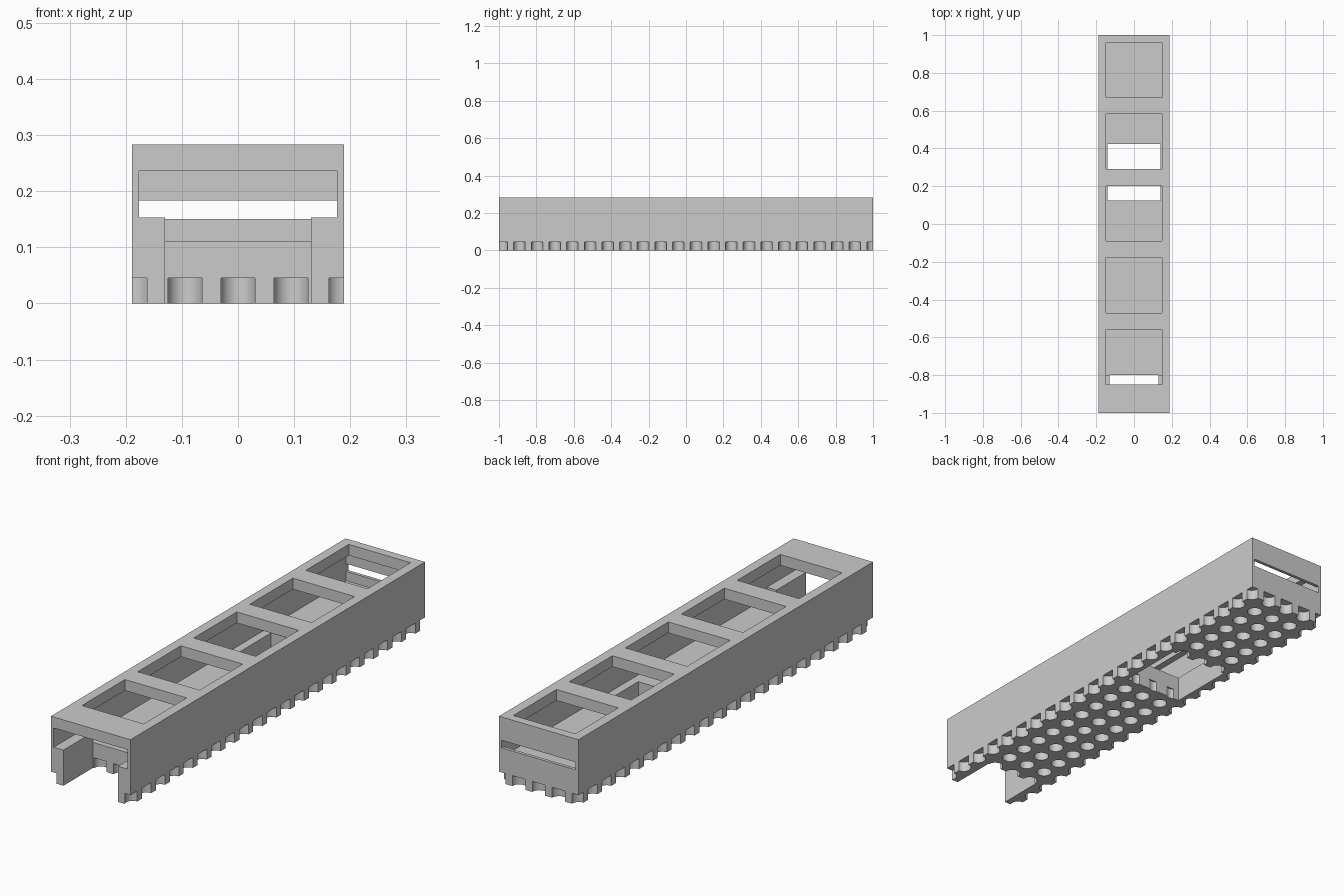
import bpy
import bmesh
from mathutils import Matrix, Vector

default = bpy.data.objects.get("Cube")
if default:
    bpy.data.objects.remove(default, do_unlink=True)

# Single plain grey finish
grey = bpy.data.materials.new("plain_grey")
grey.use_nodes = True
colour = (0.6, 0.6, 0.6, 1)
grey.diffuse_color = colour
grey.node_tree.nodes["Principled BSDF"].inputs["Base Color"].default_value = colour


def add_box(bm, x, y, z):
    """Box spanning the (min, max) pairs x, y, z."""
    size = Vector((x[1] - x[0], y[1] - y[0], z[1] - z[0]))
    centre = Vector((sum(x), sum(y), sum(z))) / 2
    matrix = Matrix.Translation(centre) @ Matrix.Diagonal((*size, 1))
    bmesh.ops.create_cube(bm, size=1, matrix=matrix)


def make_object(name, bm):
    mesh = bpy.data.meshes.new(name)
    bm.to_mesh(mesh)
    bm.free()
    mesh.materials.append(grey)
    obj = bpy.data.objects.new(name, mesh)
    bpy.context.collection.objects.link(obj)
    return obj


def box(name, x, y, z):
    bm = bmesh.new()
    add_box(bm, x, y, z)
    return make_object(name, bm)


# Outer block
W, H = 0.189, 0.283
body = box("long_tray_body", (-W, W), (-1, 1), (0, H))

# Inner cavity, front mouth, floor opening and rear slot
INNER, FLOOR, CEILING = 0.176, 0.11, 0.236
cutters = [
    box("cavity_cutter", (-INNER, INNER), (-0.8, 0.986), (FLOOR, CEILING)),
    box("front_slot_cutter", (-INNER, INNER), (-1.1, -0.7), (0.153, CEILING)),
    box("front_channel_cutter", (-0.13, 0.13), (-1.1, -0.8), (-0.1, 0.2)),
    box("floor_opening_cutter", (-0.14, 0.14), (0.124, 0.423), (-0.1, 0.15)),
    box("rear_slot_cutter", (-INNER, INNER), (0.9, 1.1), (0.15, 0.183)),
]

# Five roof windows
bm = bmesh.new()
for i in range(5):
    y = -0.85 + i * 0.38
    add_box(bm, (-0.147, 0.147), (y, y + 0.292), (0.2, 0.4))
cutters.append(make_object("window_cutter", bm))

# Grid of shallow round sockets in the underside, cut open along the edges
RADIUS, DEPTH, PITCH = 0.031, 0.045, 0.0944
bm = bmesh.new()
for col in range(-2, 3):
    for row in range(22):
        place = Matrix.Translation((col * 0.0945, -0.985 + row * PITCH, 0))
        bmesh.ops.create_cone(bm, cap_ends=True, segments=32, radius1=RADIUS,
                              radius2=RADIUS, depth=2 * DEPTH, matrix=place)
cutters.append(make_object("socket_cutter", bm))

# Cut everything out of the block
bpy.ops.object.select_all(action='DESELECT')
bpy.context.view_layer.objects.active = body
body.select_set(True)
for cutter in cutters:
    cutter.hide_render = True
    mod = body.modifiers.new(cutter.name, 'BOOLEAN')
    mod.operation = 'DIFFERENCE'
    mod.solver = 'EXACT'
    mod.object = cutter
    bpy.ops.object.modifier_apply(modifier=mod.name)
    bpy.data.objects.remove(cutter, do_unlink=True)

bpy.ops.object.shade_smooth_by_angle()
